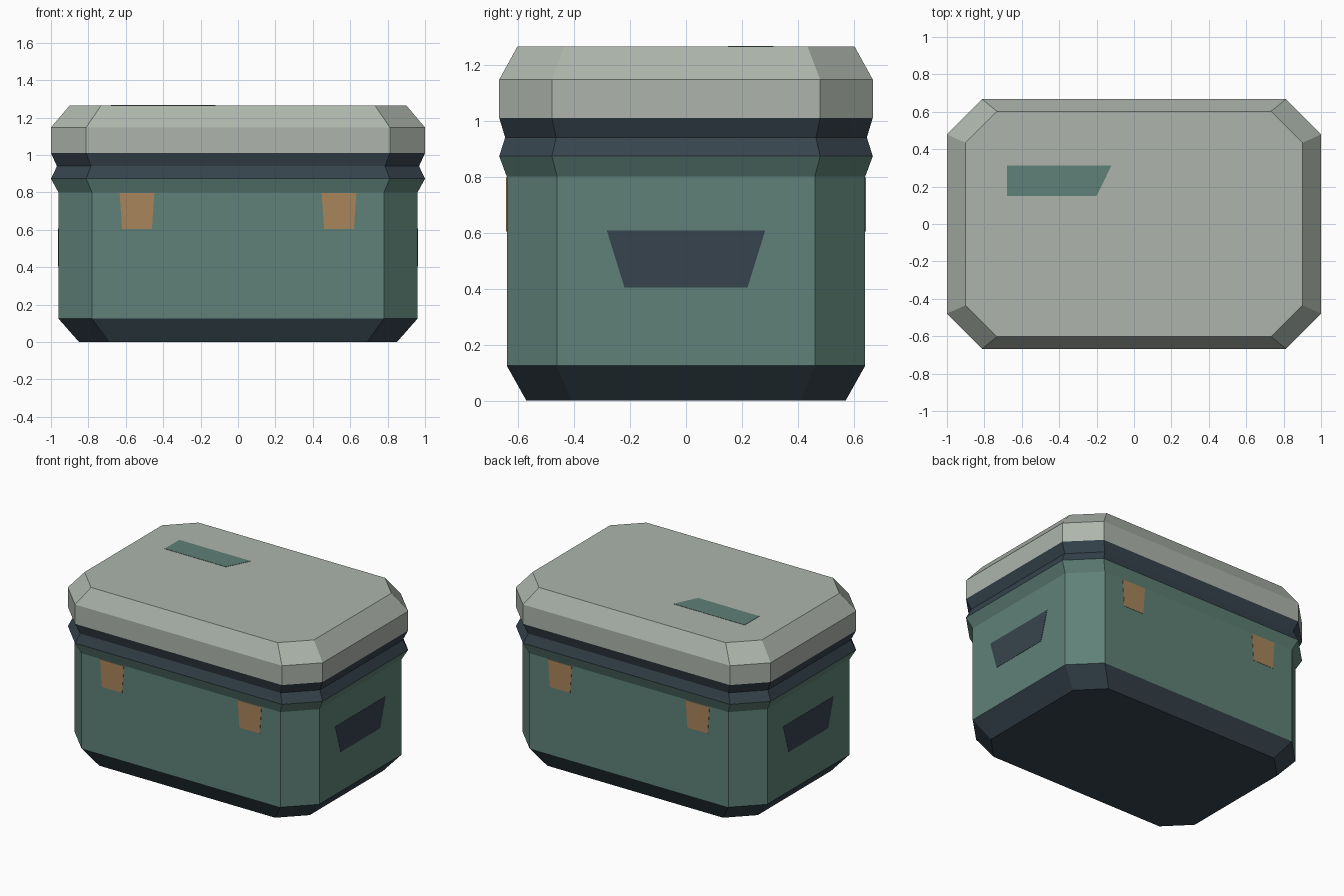
import bpy
import bmesh
from math import radians
from mathutils import Matrix, Vector

cube = bpy.data.objects.get("Cube")
if cube:
    bpy.data.objects.remove(cube, do_unlink=True)


def material(name, rgb):
    """Flat material from an sRGB byte colour, stored as linear values."""
    linear = [((c / 255 + 0.055) / 1.055) ** 2.4 for c in rgb]
    mat = bpy.data.materials.new(name)
    mat.use_nodes = True
    mat.diffuse_color = (*linear, 1)
    bsdf = mat.node_tree.nodes["Principled BSDF"]
    bsdf.inputs["Base Color"].default_value = (*linear, 1)
    bsdf.inputs["Roughness"].default_value = 0.8
    return mat


GREEN = material("muted green", (95, 129, 119))
DARK = material("dark slate", (54, 68, 77))
GREY = material("warm grey", (173, 181, 172))
ORANGE = material("dull orange", (168, 133, 91))


def finish(name, bm, mat):
    mesh = bpy.data.meshes.new(name)
    bm.to_mesh(mesh)
    bm.free()
    mesh.materials.append(mat)
    obj = bpy.data.objects.new(name, mesh)
    bpy.context.collection.objects.link(obj)
    return obj


def ring(bm, z, hx, hy, cut):
    """Rectangle with cut corners, counter-clockwise from above."""
    quarter = [(hx, hy - cut), (hx - cut, hy)]
    pts = quarter + [(-x, y) for x, y in reversed(quarter)]
    pts += [(-x, -y) for x, y in pts]
    return [bm.verts.new((x, y, z)) for x, y in pts]


def shell(name, levels, mat, bottom=False, top=False):
    """Wall through stacked cut-corner rings, with optional caps."""
    bm = bmesh.new()
    rings = [ring(bm, *level) for level in levels]
    for a, b in zip(rings, rings[1:]):
        for i in range(len(a)):
            j = (i + 1) % len(a)
            bm.faces.new((a[i], a[j], b[j], b[i]))
    if bottom:
        bm.faces.new(rings[0][::-1])
    if top:
        bm.faces.new(rings[-1])
    return finish(name, bm, mat)


def plate(name, outline, frame, mat, thick=0.004):
    """Thin raised panel; frame maps (u, v, outward) into the model."""
    bm = bmesh.new()
    face = bm.faces.new([bm.verts.new((u, v, -0.002)) for u, v in outline])
    ext = bmesh.ops.extrude_face_region(bm, geom=[face], use_keep_orig=True)
    raised = [v for v in ext["geom"] if isinstance(v, bmesh.types.BMVert)]
    bmesh.ops.translate(bm, verts=raised, vec=Vector((0, 0, thick)))
    bmesh.ops.recalc_face_normals(bm, faces=bm.faces)
    bm.transform(frame)
    return finish(name, bm, mat)


def wall_frame(angle, distance):
    """Upright frame on the front wall, turned around z."""
    return (Matrix.Rotation(radians(angle), 4, "Z")
            @ Matrix.Translation((0, -distance, 0))
            @ Matrix.Rotation(radians(90), 4, "X"))


# Cross-sections: height, half width, half depth, corner cut
foot = (0, 0.85, 0.57, 0.16)
body_low = (0.125, 0.96, 0.64, 0.18)
body_high = (0.80, 0.96, 0.64, 0.18)
rim = (0.873, 1.0, 0.667, 0.188)
groove = (0.94, 0.968, 0.646, 0.182)
lid_low = (1.01, 1.0, 0.667, 0.188)
lid_mid = (1.147, 1.0, 0.667, 0.188)
lid_top = (1.265, 0.90, 0.602, 0.168)

# Main box
shell("base", [foot, body_low], DARK, bottom=True)
shell("body", [body_low, body_high, rim], GREEN)
shell("seal_groove", [rim, groove, lid_low], DARK)
shell("lid", [lid_low, lid_mid, lid_top], GREY, top=True)

# Latches, two on the front and two on the back
for side, angle in (("front", 0), ("back", 180)):
    for x, hand in ((-0.54, "a"), (0.54, "b")):
        outline = [(x - 0.08, 0.605), (x + 0.08, 0.605),
                   (x + 0.093, 0.797), (x - 0.093, 0.797)]
        plate(f"{side}_latch_{hand}", outline,
              wall_frame(angle, body_low[2]), ORANGE)

# Handle recesses on both ends
handle = [(-0.22, 0.405), (0.22, 0.405), (0.283, 0.608), (-0.283, 0.608)]
for side, angle in (("left", 90), ("right", -90)):
    plate(f"{side}_handle", handle, wall_frame(angle, body_low[1]), DARK)

# Painted marker on the lid
marker = [(-0.68, 0.15), (-0.20, 0.15), (-0.12, 0.313), (-0.68, 0.313)]
plate("lid_marker", marker, Matrix.Translation((0, 0, lid_top[0])), GREEN)
